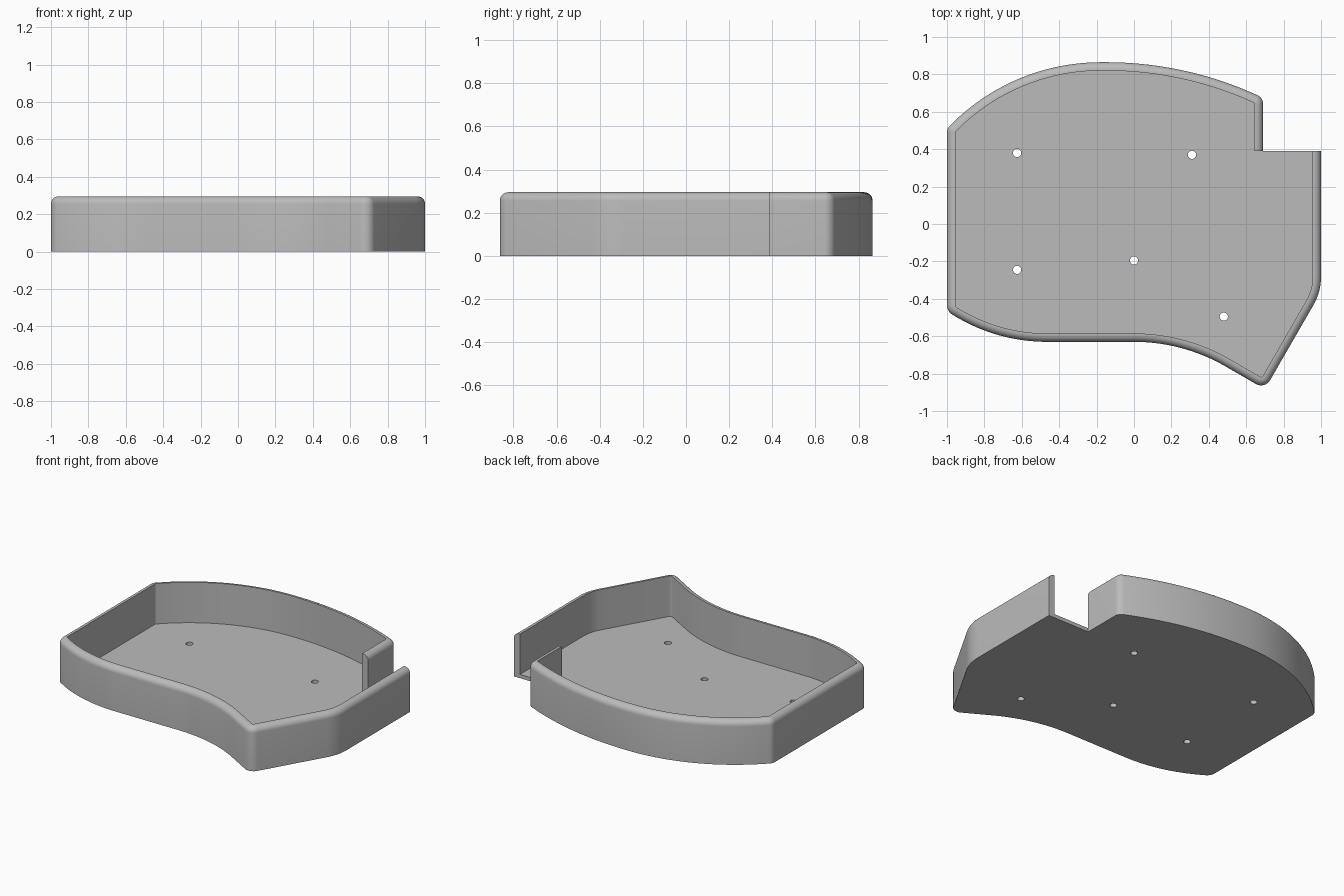
import bpy, bmesh, math
from mathutils import Vector

cube = bpy.data.objects.get("Cube")
if cube:
    bpy.data.objects.remove(cube)

HEIGHT, WALL, FLOOR, ROUND = 0.295, 0.045, 0.025, 0.04
HOLE_RADIUS = 0.022

# Outline corners, anticlockwise: x, y, fillet radius
CORNERS = [
    (0.69, 0.39, 0), (0.69, 0.675, 0.05), (0.27, 0.865, 1.95),
    (-0.645, 0.865, 1.13), (-1, 0.51, 0.05), (-1, -0.468, 0.06),
    (-0.72, -0.63, 0.95), (0.262, -0.63, 0.98), (0.70, -0.883, 0.055),
    (1, -0.363, 0.3), (1, 0.39, 0),
]
HOLES = [(-0.625, 0.38), (0.31, 0.37), (-0.625, -0.245), (0, -0.195), (0.48, -0.495)]


def fillet(a, b, c, radius, steps):
    """Points of an arc that rounds corner b between a and c."""
    u, v = (a - b).normalized(), (c - b).normalized()
    half = u.angle(v) / 2
    centre = b + (u + v).normalized() * radius / math.sin(half)
    start = b + u * radius / math.tan(half) - centre
    end = b + v * radius / math.tan(half) - centre
    turn = math.atan2(start.x * end.y - start.y * end.x, start.dot(end))
    points = []
    for i in range(steps + 1):
        t = turn * i / steps
        points.append(centre + Vector((start.x * math.cos(t) - start.y * math.sin(t),
                                       start.x * math.sin(t) + start.y * math.cos(t))))
    return points


def rounded_path(corners):
    pts = [Vector(c[:2]) for c in corners]
    path = [pts[0]]
    for i in range(1, len(pts) - 1):
        radius = corners[i][2]
        path += fillet(pts[i - 1], pts[i], pts[i + 1], radius, 18 if radius > 0.5 else 8)
    return path + [pts[-1]]


def inward(path):
    """Mitred inward direction at every path point."""
    sides = []
    for a, b in zip(path, path[1:]):
        d = (b - a).normalized()
        sides.append(Vector((-d.y, d.x)))
    result = []
    for a, b in zip(sides[:1] + sides, sides + sides[-1:]):
        m = (a + b).normalized()
        result.append(m / m.dot(a))
    return result


# Wall section: inset from the outline, height
section = [(0, 0), (0, FLOOR)]
for i in range(9):
    t = math.pi / 2 * i / 8
    section.append((ROUND * (1 - math.cos(t)), HEIGHT - ROUND + ROUND * math.sin(t)))
section += [(WALL, HEIGHT), (WALL, FLOOR)]

bm = bmesh.new()
path = rounded_path(CORNERS)
offsets = inward(path)

# Wall swept along the outline
rows = [[bm.verts.new((*(p + n * d), z)) for p, n in zip(path, offsets)] for d, z in section]
for low, high in zip(rows, rows[1:]):
    for i in range(len(path) - 1):
        bm.faces.new((low[i], low[i + 1], high[i + 1], high[i]))

# Wall ends and the floor edge across the gap
outer, step, inner = rows[0], rows[1], rows[-1]
bm.faces.new([row[0] for row in rows[1:]])
bm.faces.new([row[-1] for row in reversed(rows[1:])])
bm.faces.new((outer[0], step[0], inner[-1], step[-1], outer[-1]))

# Screw holes through the floor
hole_loops = {0: [], FLOOR: []}
for x, y in HOLES:
    rings = []
    for z in (0, FLOOR):
        ring = [bm.verts.new((x + HOLE_RADIUS * math.cos(k * math.tau / 24),
                              y + HOLE_RADIUS * math.sin(k * math.tau / 24), z))
                for k in range(24)]
        hole_loops[z].append(ring)
        rings.append(ring)
    for k in range(24):
        j = (k + 1) % 24
        bm.faces.new((rings[0][k], rings[1][k], rings[1][j], rings[0][j]))


def fill(loops):
    edges = []
    for loop in loops:
        for a, b in zip(loop, loop[1:] + loop[:1]):
            edges.append(bm.edges.get((a, b)) or bm.edges.new((a, b)))
    bmesh.ops.triangle_fill(bm, use_beauty=True, use_dissolve=False, edges=edges)


# Underside and floor
fill([outer] + hole_loops[0])
fill([inner + [step[0]]] + hole_loops[FLOOR])
bmesh.ops.recalc_face_normals(bm, faces=bm.faces)

mesh = bpy.data.meshes.new("tray")
bm.to_mesh(mesh)
bm.free()
tray = bpy.data.objects.new("tray", mesh)
bpy.context.collection.objects.link(tray)

# Plain grey finish
grey = bpy.data.materials.new("plain_grey")
grey.use_nodes = True
colour = (0.5, 0.5, 0.5, 1)
grey.diffuse_color = colour
grey.node_tree.nodes["Principled BSDF"].inputs["Base Color"].default_value = colour
mesh.materials.append(grey)

bpy.ops.object.select_all(action="DESELECT")
tray.select_set(True)
bpy.context.view_layer.objects.active = tray
bpy.ops.object.shade_smooth_by_angle(angle=math.radians(30))
